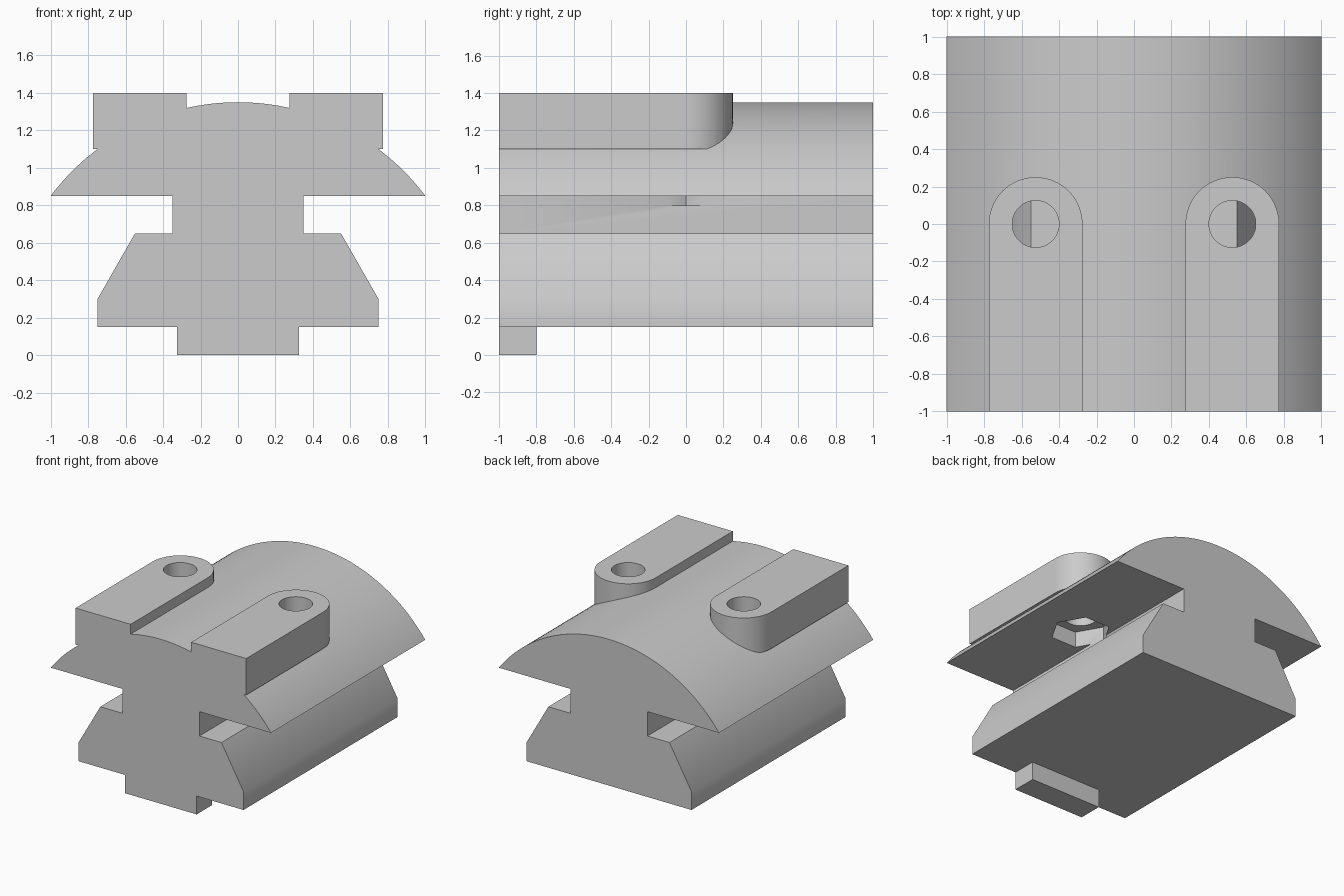
import bpy, bmesh
from math import sin, cos, asin, pi, radians

cube = bpy.data.objects.get("Cube")
if cube:
    bpy.data.objects.remove(cube)

grey = bpy.data.materials.new("light_grey")
grey.use_nodes = True
colour = (0.6, 0.6, 0.6, 1)
grey.diffuse_color = colour
grey.node_tree.nodes["Principled BSDF"].inputs["Base Color"].default_value = colour


def prism(name, outline, offset):
    """Extrude a closed outline of 3D points by an offset vector."""
    bm = bmesh.new()
    face = bm.faces.new([bm.verts.new(p) for p in outline])
    ext = bmesh.ops.extrude_face_region(bm, geom=[face])
    moved = [g for g in ext["geom"] if isinstance(g, bmesh.types.BMVert)]
    bmesh.ops.translate(bm, verts=moved, vec=offset)
    bmesh.ops.recalc_face_normals(bm, faces=bm.faces)
    mesh = bpy.data.meshes.new(name)
    bm.to_mesh(mesh)
    bm.free()
    mesh.materials.append(grey)
    obj = bpy.data.objects.new(name, mesh)
    bpy.context.collection.objects.link(obj)
    return obj


def ring(cx, radius, z, count):
    return [(cx + radius * cos(2 * pi * i / count),
             radius * sin(2 * pi * i / count), z) for i in range(count)]


def combine(target, tool, operation):
    """Apply a boolean and discard the tool object."""
    tool.hide_render = True
    mod = target.modifiers.new(operation, "BOOLEAN")
    mod.operation = operation
    mod.solver = "EXACT"
    mod.object = tool
    bpy.ops.object.select_all(action="DESELECT")
    bpy.context.view_layer.objects.active = target
    target.select_set(True)
    bpy.ops.object.modifier_apply(modifier=mod.name)
    bpy.data.objects.remove(tool)


# Body: domed cap, narrow neck and bevelled foot in one profile
half = [(0.35, 0.85), (0.35, 0.65), (0.55, 0.65), (0.75, 0.3), (0.75, 0.15)]
radius, steps = 1.25, 64
sweep = asin(1 / radius)
angles = [-sweep + 2 * sweep * i / steps for i in range(steps + 1)]
dome = [(radius * sin(a), 0.1 + radius * cos(a)) for a in angles]
profile = dome + half + [(-x, z) for x, z in reversed(half)]
body = prism("clamp_body", [(x, -1, z) for x, z in profile], (0, 2, 0))

# Locating tab under the front edge
tab = prism("locating_tab", [(-0.325, -1, 0), (0.325, -1, 0),
                             (0.325, -0.8, 0), (-0.325, -0.8, 0)], (0, 0, 0.3))
combine(body, tab, "UNION")

# Round-ended pads on the dome
for side in (-1, 1):
    cx = side * 0.525
    arc = [(cx + 0.25 * cos(pi * i / 32), 0.25 * sin(pi * i / 32), 1.1)
           for i in range(33)]
    pad = prism("pad", arc + [(cx - 0.25, -1, 1.1), (cx + 0.25, -1, 1.1)],
                (0, 0, 0.3))
    combine(body, pad, "UNION")

# Bolt holes with hexagonal nut pockets underneath
for side in (-1, 1):
    cx = side * 0.525
    hole = prism("bolt_hole", ring(cx, 0.125, 0.75, 64), (0, 0, 0.8))
    combine(body, hole, "DIFFERENCE")
    pocket = prism("nut_pocket", ring(cx, 0.227, 0.8, 6), (0, 0, 0.18))
    combine(body, pocket, "DIFFERENCE")

bpy.ops.object.shade_smooth_by_angle(angle=radians(30))
